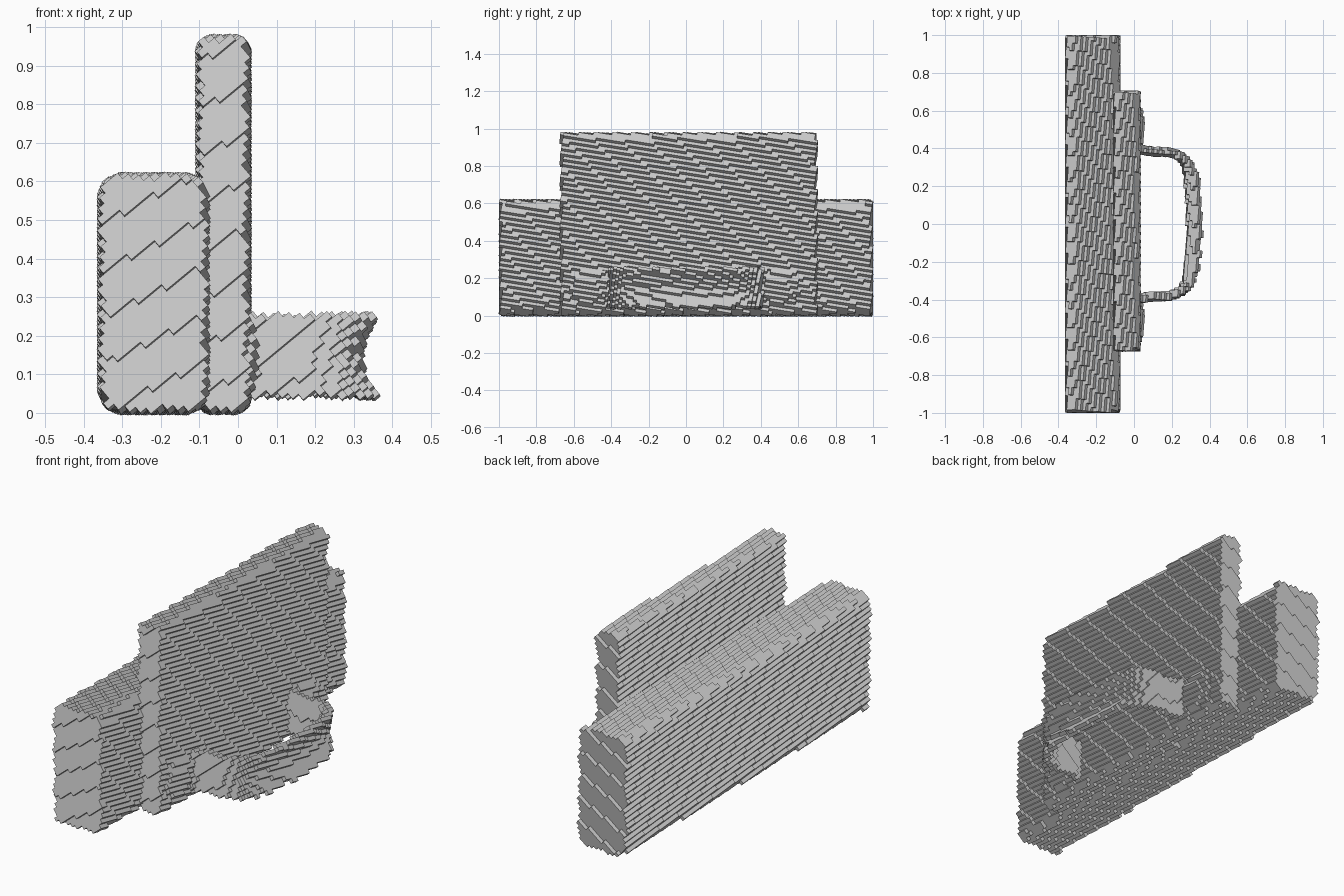
import bpy, bmesh, math
from mathutils import Matrix, Vector

if "Cube" in bpy.data.objects:
    bpy.data.objects.remove(bpy.data.objects["Cube"])

CELL = 0.0195  # edge of the small building blocks

# Tilted block lattice: long axis almost along y, the others turned about y
w = Vector((0.08, 1.0, -0.16)).normalized()
u = Vector((math.cos(math.radians(40)), 0, math.sin(math.radians(40))))
u = (u - w * u.dot(w)).normalized()
LATTICE = Matrix((u, w, u.cross(w))).transposed().to_4x4()

grey = bpy.data.materials.new("plain grey")
grey.diffuse_color = (0.6, 0.6, 0.6, 1)
grey.use_nodes = True
grey.node_tree.nodes["Principled BSDF"].inputs["Base Color"].default_value = grey.diffuse_color


def block_part(name, bm):
    """Turn a closed bmesh into a stepped block object on the tilted lattice."""
    bmesh.ops.recalc_face_normals(bm, faces=bm.faces)
    bm.transform(LATTICE.inverted())
    size = max(max(v.co[i] for v in bm.verts) - min(v.co[i] for v in bm.verts) for i in range(3))
    mesh = bpy.data.meshes.new(name)
    bm.to_mesh(mesh)
    bm.free()
    mesh.materials.append(grey)
    ob = bpy.data.objects.new(name, mesh)
    ob.matrix_world = LATTICE
    bpy.context.collection.objects.link(ob)
    mod = ob.modifiers.new("blocks", 'REMESH')
    mod.mode = 'BLOCKS'
    mod.octree_depth = math.ceil(math.log2(size / (CELL * 0.98)))
    mod.scale = size / (CELL * 2 ** mod.octree_depth)
    mod.use_remove_disconnected = False
    return ob


def bar(name, x0, x1, y0, y1, z0, z1, cut):
    """Box running along y with bevelled long edges."""
    bm = bmesh.new()
    bmesh.ops.create_cube(bm, size=1)
    for v in bm.verts:
        v.co = Vector((x1 if v.co.x > 0 else x0, y1 if v.co.y > 0 else y0, z1 if v.co.z > 0 else z0))
    edges = [e for e in bm.edges if abs(e.verts[0].co.y - e.verts[1].co.y) > 0.1]
    bmesh.ops.bevel(bm, geom=edges, offset=cut, segments=2, profile=0.5, affect='EDGES')
    return block_part(name, bm)


# Long body behind and tall front panel
bar("long_body", -0.352, -0.085, -0.99, 0.99, 0.008, 0.61, 0.045)
bar("tall_panel", -0.098, 0.022, -0.665, 0.695, 0.008, 0.968, 0.025)

# Handle: a thin strip swept along a bracket path, hollowed inward at mid height
half = [(0.0, 0.405), (0.035, 0.393), (0.10, 0.383), (0.19, 0.38), (0.25, 0.36),
        (0.295, 0.325), (0.32, 0.27), (0.335, 0.17), (0.34, 0.06)]
path = [Vector(p) for p in half] + [Vector((x, -y)) for x, y in reversed(half)]
levels = [0.045, 0.09, 0.145, 0.20, 0.25]
hollow = [0.0, 0.03, 0.042, 0.03, 0.0]
thick = 0.034

bm = bmesh.new()
rings = []
for i, p in enumerate(path):
    t = (path[min(i + 1, len(path) - 1)] - path[max(i - 1, 0)]).normalized()
    n = Vector((-t.y, t.x))  # points away from the panel
    bend = max(0.0, n.x) ** 2
    outer, inner = [], []
    for z, h in zip(levels, hollow):
        mid = p - Vector((h * bend, 0))
        a, b = mid + n * thick / 2, mid - n * thick / 2
        outer.append(bm.verts.new((a.x, a.y, z)))
        inner.append(bm.verts.new((b.x, b.y, z)))
    rings.append(outer + inner[::-1])
for r, s in zip(rings, rings[1:]):
    for k in range(len(r)):
        m = (k + 1) % len(r)
        bm.faces.new((r[k], r[m], s[m], s[k]))
bm.faces.new(rings[0])
bm.faces.new(rings[-1])
block_part("handle", bm)

# Low rounded mounting pads beside each handle arm
for side, label in ((1, "back"), (-1, "front")):
    bm = bmesh.new()
    bmesh.ops.create_uvsphere(bm, u_segments=24, v_segments=12, radius=1)
    bm.transform(Matrix.Translation((0.012, side * 0.51, 0.155)) @ Matrix.Diagonal((0.036, 0.12, 0.11, 1)))
    block_part(label + "_handle_pad", bm)
